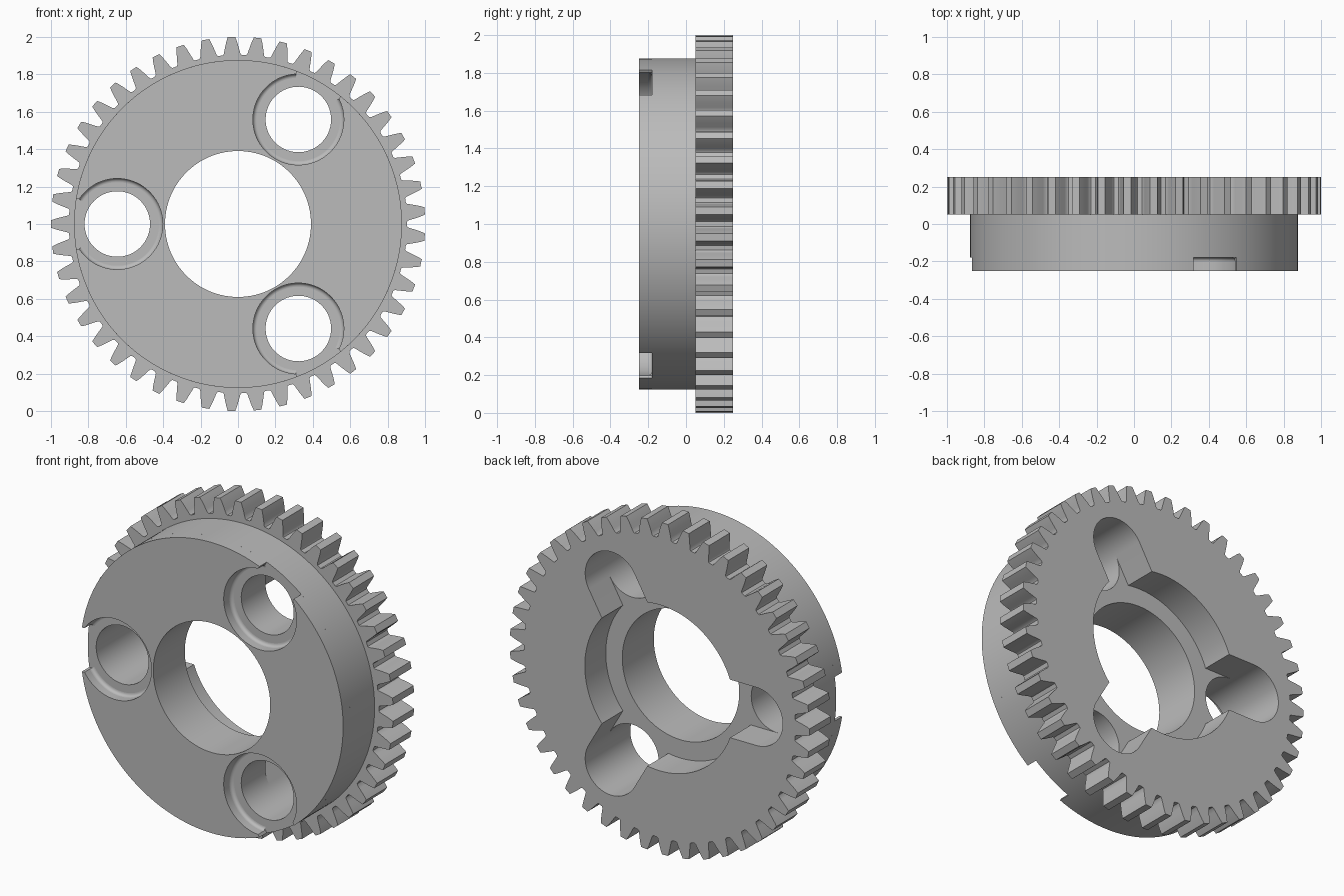
import bpy, bmesh
from math import pi, sin, cos, asin, radians

cube = bpy.data.objects.get("Cube")
if cube:
    bpy.data.objects.remove(cube, do_unlink=True)

TEETH = 45
FLANGE_R, BORE_R, RECESS_R = 0.876, 0.39, 0.5
HOLE_R, HOLE_DIST = 0.175, 0.645
COUNTER_R, NOTCH_HALF = 0.243, 0.133
FRONT, LEDGE, STEP, BACK = -0.25, -0.18, 0.05, 0.25
POCKETS = [pi / 3, pi, 5 * pi / 3]

steel = bpy.data.materials.new("steel_grey")
steel.use_nodes = True
steel.diffuse_color = (0.5, 0.5, 0.5, 1)
steel.node_tree.nodes["Principled BSDF"].inputs["Base Color"].default_value = (0.5, 0.5, 0.5, 1)


def arc(r, start, end, n, dist=0.0, heading=0.0):
    """Points on an arc whose centre lies dist out along heading."""
    cx, cy = dist * cos(heading), dist * sin(heading)
    angles = [heading + start + (end - start) * i / n for i in range(n + 1)]
    return [(cx + r * cos(a), cy + r * sin(a)) for a in angles]


def circle(r, n, dist=0.0, heading=0.0):
    return arc(r, 0, 2 * pi, n, dist, heading)[:-1]


def finish(obj):
    bpy.ops.object.select_all(action='DESELECT')
    obj.select_set(True)
    bpy.context.view_layer.objects.active = obj
    if obj.type == 'CURVE':
        bpy.ops.object.convert(target='MESH')
        obj = bpy.context.object
        bm = bmesh.new()
        bm.from_mesh(obj.data)
        bmesh.ops.remove_doubles(bm, verts=bm.verts, dist=0.00001)
        bmesh.ops.recalc_face_normals(bm, faces=bm.faces)
        bm.to_mesh(obj.data)
        bm.free()
    bpy.ops.object.shade_smooth_by_angle(angle=radians(30))


def plate(name, loops, y0, y1):
    """Flat plate between two depths; loops after the first are holes."""
    curve = bpy.data.curves.new(name, 'CURVE')
    curve.dimensions = '2D'
    curve.fill_mode = 'BOTH'
    curve.extrude = (y1 - y0) / 2
    for loop in loops:
        spline = curve.splines.new('POLY')
        spline.points.add(len(loop) - 1)
        for point, (x, y) in zip(spline.points, loop):
            point.co = (x, y, 0, 1)
        spline.use_cyclic_u = True
    curve.materials.append(steel)
    obj = bpy.data.objects.new(name, curve)
    obj.rotation_euler.x = pi / 2
    obj.location = (0, (y0 + y1) / 2, 1)
    bpy.context.collection.objects.link(obj)
    finish(obj)


def outline_with_pockets(r, half_width, pocket):
    """Circle broken at each pocket, following the pocket's own path there."""
    gap = asin(half_width / r)
    points = []
    for a in POCKETS:
        points += pocket(a)
        points += arc(r, gap, 2 * pi / 3 - gap, 48, 0, a)
    return points


# Toothed ring with the recess and three round-ended slots at the back
flank = [(0.904, 0.051), (0.91, 0.045), (0.93, 0.040),
         (0.957, 0.0334), (0.98, 0.027), (1.0, 0.020)]
gear = []
for i in range(TEETH):
    a = pi + 2 * pi * i / TEETH
    side = [(r, -w) for r, w in flank] + [(r, w) for r, w in reversed(flank)]
    for r, w in side:
        turn = a + asin(w / r)
        gear.append((r * cos(turn), r * sin(turn)))

recess = outline_with_pockets(
    RECESS_R, HOLE_R, lambda a: arc(HOLE_R, -pi / 2, pi / 2, 32, HOLE_DIST, a))
plate("toothed_ring", [gear, recess], STEP, BACK)

# Flange body with bore and three holes
bore = circle(BORE_R, 128)
holes = [circle(HOLE_R, 64, HOLE_DIST, a) for a in POCKETS]
plate("flange_body", [circle(FLANGE_R, 180), bore] + holes, LEDGE, STEP)

# Front face layer with counterbores opening through the rim
mouth = asin(NOTCH_HALF / COUNTER_R)
face = outline_with_pockets(
    FLANGE_R, NOTCH_HALF,
    lambda a: arc(COUNTER_R, 2 * pi - mouth, mouth, 64, HOLE_DIST, a))
plate("flange_face", [face, bore], FRONT, LEDGE)

# Small fillets at the foot of each counterbore
FILLET = 0.02
for k, a in enumerate(POCKETS):
    bm = bmesh.new()
    rows = []
    for j in range(7):
        t = pi / 2 * j / 6
        r = COUNTER_R - FILLET + FILLET * cos(t)
        y = LEDGE - FILLET + FILLET * sin(t)
        rows.append([bm.verts.new((px, y, pz + 1)) for px, pz in
                     arc(r, mouth, 2 * pi - mouth, 64, HOLE_DIST, a)])
    for low, high in zip(rows, rows[1:]):
        for i in range(64):
            bm.faces.new((low[i], low[i + 1], high[i + 1], high[i]))
    bm.normal_update()
    # Fillet surface faces the open front
    if sum(f.normal.y for f in bm.faces) > 0:
        bmesh.ops.reverse_faces(bm, faces=bm.faces)
    mesh = bpy.data.meshes.new(f"counterbore_fillet_{k + 1}")
    bm.to_mesh(mesh)
    bm.free()
    mesh.materials.append(steel)
    obj = bpy.data.objects.new(mesh.name, mesh)
    bpy.context.collection.objects.link(obj)
    finish(obj)
